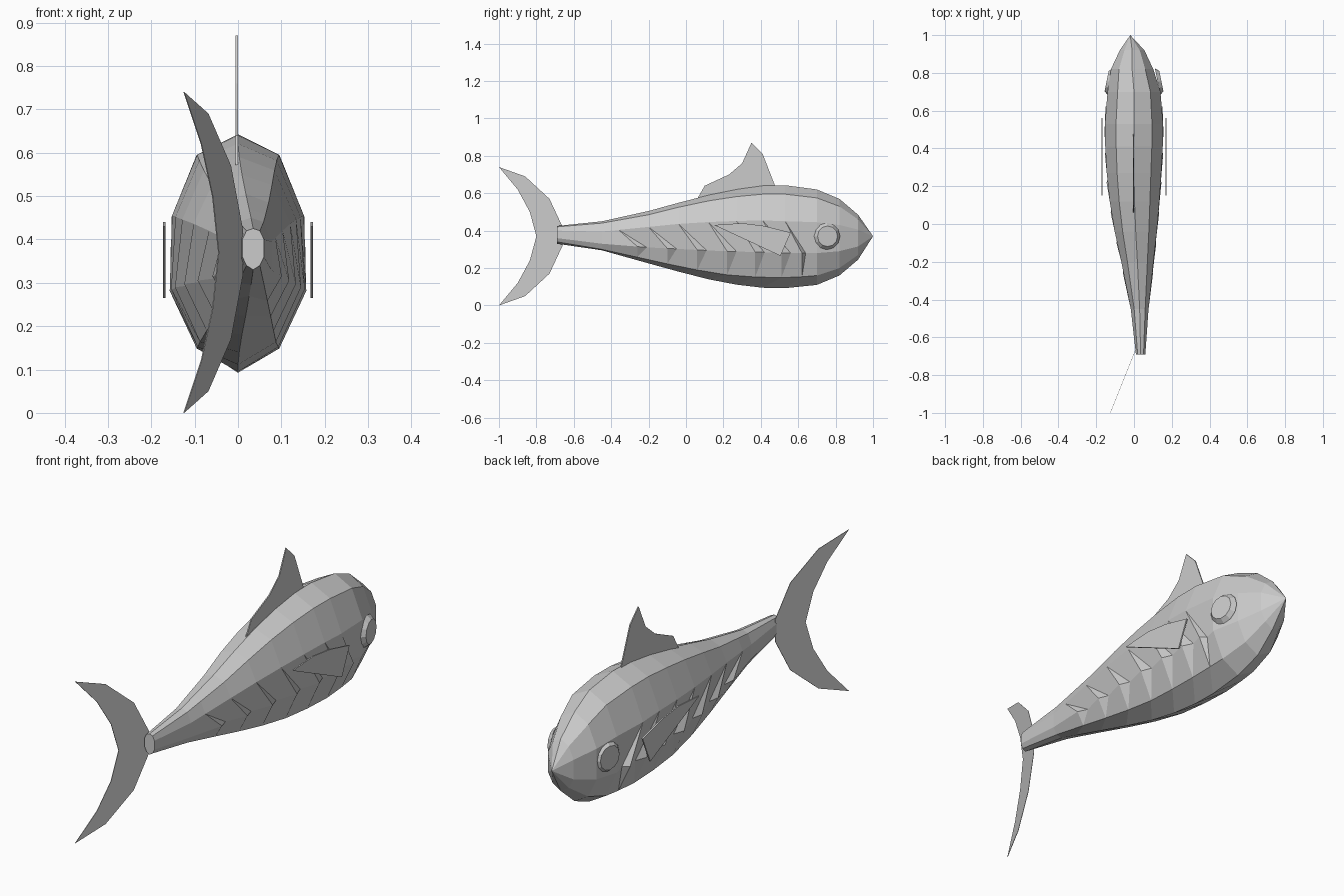
import bpy
import bmesh
from mathutils import Matrix, Vector

if "Cube" in bpy.data.objects:
    bpy.data.objects.remove(bpy.data.objects["Cube"], do_unlink=True)

grey = bpy.data.materials.new("plain grey")
grey.use_nodes = True
colour = (0.6, 0.6, 0.6, 1)
grey.diffuse_color = colour
grey.node_tree.nodes["Principled BSDF"].inputs["Base Color"].default_value = colour


def finish(name, bm):
    """Turn a bmesh into a flat shaded object."""
    bmesh.ops.recalc_face_normals(bm, faces=bm.faces)
    mesh = bpy.data.meshes.new(name)
    bm.to_mesh(mesh)
    bm.free()
    mesh.materials.append(grey)
    obj = bpy.data.objects.new(name, mesh)
    bpy.context.collection.objects.link(obj)
    return obj


def plate(name, outline, place, thickness):
    """Thin fin from a (y, z) outline; place(y, z) gives x."""
    bm = bmesh.new()
    verts = [bm.verts.new((place(y, z) - thickness / 2, y, z)) for y, z in outline]
    face = bm.faces.new(verts)
    extruded = bmesh.ops.extrude_face_region(bm, geom=[face])["geom"]
    moved = [item for item in extruded if isinstance(item, bmesh.types.BMVert)]
    bmesh.ops.translate(bm, verts=moved, vec=(thickness, 0, 0))
    return finish(name, bm)


# Body sections: y, centre x, half width, then heights from back to belly
sections = [
    (-.69, .035, .025, .425, .42, .4, .36, .34, .33),
    (-.45, .03, .047, .45, .44, .395, .33, .3, .295),
    (-.2, .018, .085, .505, .485, .42, .31, .245, .225),
    (0, .007, .118, .56, .535, .44, .3, .2, .17),
    (.2, 0, .14, .61, .575, .45, .29, .165, .12),
    (.4, 0, .152, .64, .595, .455, .285, .15, .095),
    (.55, 0, .154, .643, .595, .45, .28, .148, .092),
    (.7, 0, .14, .62, .575, .445, .28, .16, .11),
    (.82, -.01, .112, .57, .53, .43, .29, .2, .16),
    (.92, -.01, .065, .485, .46, .405, .315, .27, .245),
    (1, -.02, 0, .37, .37, .37, .37, .37, .37),
]
BACK, SHOULDER, UPPER, MIDDLE, CHINE, BELLY = range(6)
width_factor = (0, .62, 1, 1, .62, 0)


def section_at(y):
    for low, high in zip(sections, sections[1:]):
        if y <= high[0]:
            t = (y - low[0]) / (high[0] - low[0])
            return [a + (b - a) * t for a, b in zip(low, high)]
    return sections[-1]


def body_point(row, y, side, pull=0):
    data = section_at(y)
    half = max(data[2] * width_factor[row] - pull, 0)
    return Vector((data[1] + side * half, y, data[3 + row]))


def body_ring(y, lean=0, step=0, pull=0):
    """Ring whose flank leans forward; step and pull recess its middle row."""
    shift = (0, 0, 0, lean + step, lean, 0)
    ring = []
    for row in range(BACK, BELLY + 1):
        ring.append(body_point(row, y + shift[row], 1, pull if row == MIDDLE else 0))
    for row in range(CHINE, BACK, -1):
        ring.append(body_point(row, y + shift[row], -1, pull if row == MIDDLE else 0))
    return ring


# Plain tail rings, overlapping flank ribs, gill cover, plain head rings
rings = [body_ring(-.69), body_ring(-.45)]
for rib_y in (-.36, -.2, -.04, .12, .27, .41):
    rings.append(body_ring(rib_y, .1, 0, -.004))
    rings.append(body_ring(rib_y, .1, .05, .018))
rings.append(body_ring(.53, .09, 0, -.004))
rings.append(body_ring(.53, .09, .02, .022))
rings += [body_ring(y) for y in (.7, .82, .92, 1)]

bm = bmesh.new()
loops = [[bm.verts.new(point) for point in ring] for ring in rings]
count = len(loops[0])
for first, second in zip(loops, loops[1:]):
    for i in range(count):
        j = (i + 1) % count
        bm.faces.new((first[i], first[j], second[j], second[i]))
bm.faces.new(loops[0])
bmesh.ops.remove_doubles(bm, verts=bm.verts, dist=.0005)
finish("body", bm)

# Tail fin: a crescent swept towards the right
upper_lead = [(-.66, .42), (-.73, .57), (-.86, .69), (-1, .74)]
upper_trail = [(-.9, .62), (-.835, .5)]
upper = upper_lead + upper_trail
mirrored = [(y, .74 - z) for y, z in reversed(upper)]
plate("tail_fin", upper + [(-.8, .37)] + mirrored,
      lambda y, z: -.125 + .4 * (y + 1), .002)

# Dorsal fin
dorsal = [(.06, .57), (.1, .64), (.23, .7), (.3, .76), (.35, .87),
          (.41, .81), (.48, .63)]
plate("dorsal_fin", dorsal, lambda y, z: -.003, .005)

# Pectoral fins and eyes on both sides
pectoral = [(.15, .43), (.3, .44), (.42, .425), (.56, .39), (.505, .265)]
for side, label in ((1, "left"), (-1, "right")):
    plate(label + "_pectoral_fin", pectoral, lambda y, z: side * .17, .006)

    bm = bmesh.new()
    bmesh.ops.create_cone(bm, cap_ends=True, segments=12, radius1=.072,
                          radius2=.055, depth=.02)
    turn = Matrix.Rotation(side * .2, 4, "Z") @ Matrix.Rotation(side * 1.5708, 4, "Y")
    bmesh.ops.transform(bm, verts=bm.verts,
                        matrix=Matrix.Translation((side * .135, .755, .37)) @ turn)
    finish(label + "_eye", bm)
